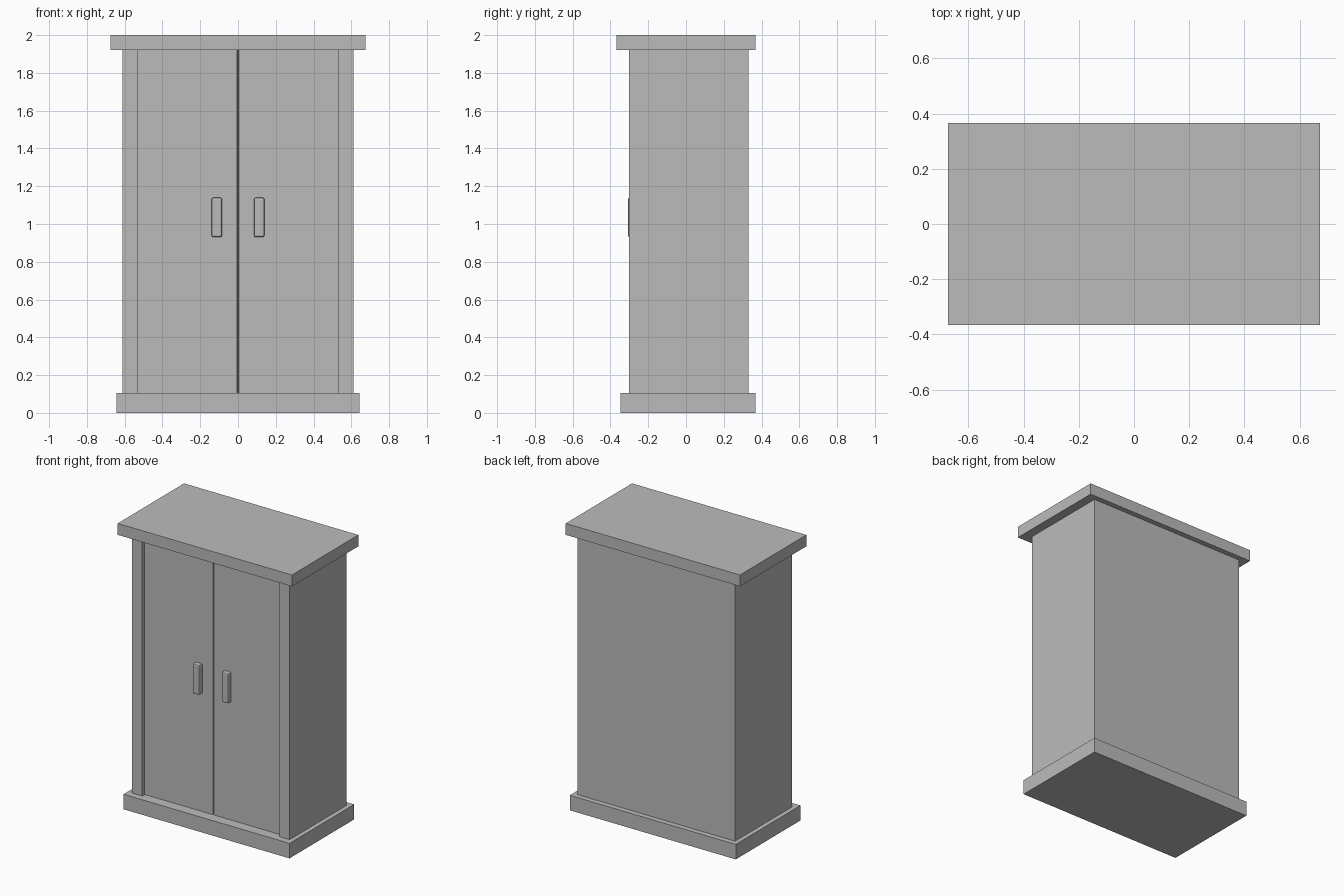
import bpy
import bmesh

if "Cube" in bpy.data.objects:
    bpy.data.objects.remove(bpy.data.objects["Cube"], do_unlink=True)

GREY = (0.5, 0.5, 0.5, 1.0)
mat = bpy.data.materials.new("plain grey")
mat.use_nodes = True
mat.diffuse_color = GREY
mat.node_tree.nodes["Principled BSDF"].inputs["Base Color"].default_value = GREY


def prism(name, outline, z0, z1, bevel=0.0):
    """Extrude a floor-plan outline from z0 to z1."""
    bm = bmesh.new()
    base = bm.faces.new([bm.verts.new((x, y, z0)) for x, y in outline])
    top = bmesh.ops.extrude_face_region(bm, geom=[base], use_keep_orig=True)
    verts = [v for v in top["geom"] if isinstance(v, bmesh.types.BMVert)]
    bmesh.ops.translate(bm, verts=verts, vec=(0, 0, z1 - z0))
    bmesh.ops.recalc_face_normals(bm, faces=bm.faces)
    mesh = bpy.data.meshes.new(name)
    bm.to_mesh(mesh)
    bm.free()
    mesh.materials.append(mat)
    obj = bpy.data.objects.new(name, mesh)
    bpy.context.collection.objects.link(obj)
    if bevel:
        mod = obj.modifiers.new("soft edges", "BEVEL")
        mod.width = bevel
        mod.segments = 2
    return obj


def rect(x0, x1, y0, y1):
    return [(x0, y0), (x1, y0), (x1, y1), (x0, y1)]


HALF_W, STILE, FRONT, BACK = 0.611, 0.531, -0.302, 0.33
DOOR_FRONT, DOOR_BACK = -0.274, -0.245
LOW, HIGH = 0.105, 1.92

# Plinth and cornice
prism("plinth", rect(-0.643, 0.643, -0.348, 0.367), 0, LOW)
prism("cornice", rect(-0.675, 0.675, -0.367, 0.367), HIGH, 2)

# Carcass with two front stiles framing the door recess
prism("carcass", [(-HALF_W, FRONT), (-STILE, FRONT), (-STILE, DOOR_BACK),
                  (STILE, DOOR_BACK), (STILE, FRONT), (HALF_W, FRONT),
                  (HALF_W, BACK), (-HALF_W, BACK)], LOW, HIGH)

# Doors and handles; ends tuck into the plinth and cornice
for side, s in (("right", -1), ("left", 1)):
    x0, x1 = sorted((s * 0.003, s * (STILE + 0.02)))
    prism(side + "_door", rect(x0, x1, DOOR_FRONT, DOOR_BACK + 0.01),
          LOW - 0.02, HIGH + 0.02, bevel=0.008)
    prism(side + "_handle", rect(s * 0.112 - 0.027, s * 0.112 + 0.027,
                                 -0.307, DOOR_FRONT + 0.015),
          0.93, 1.14, bevel=0.009)
